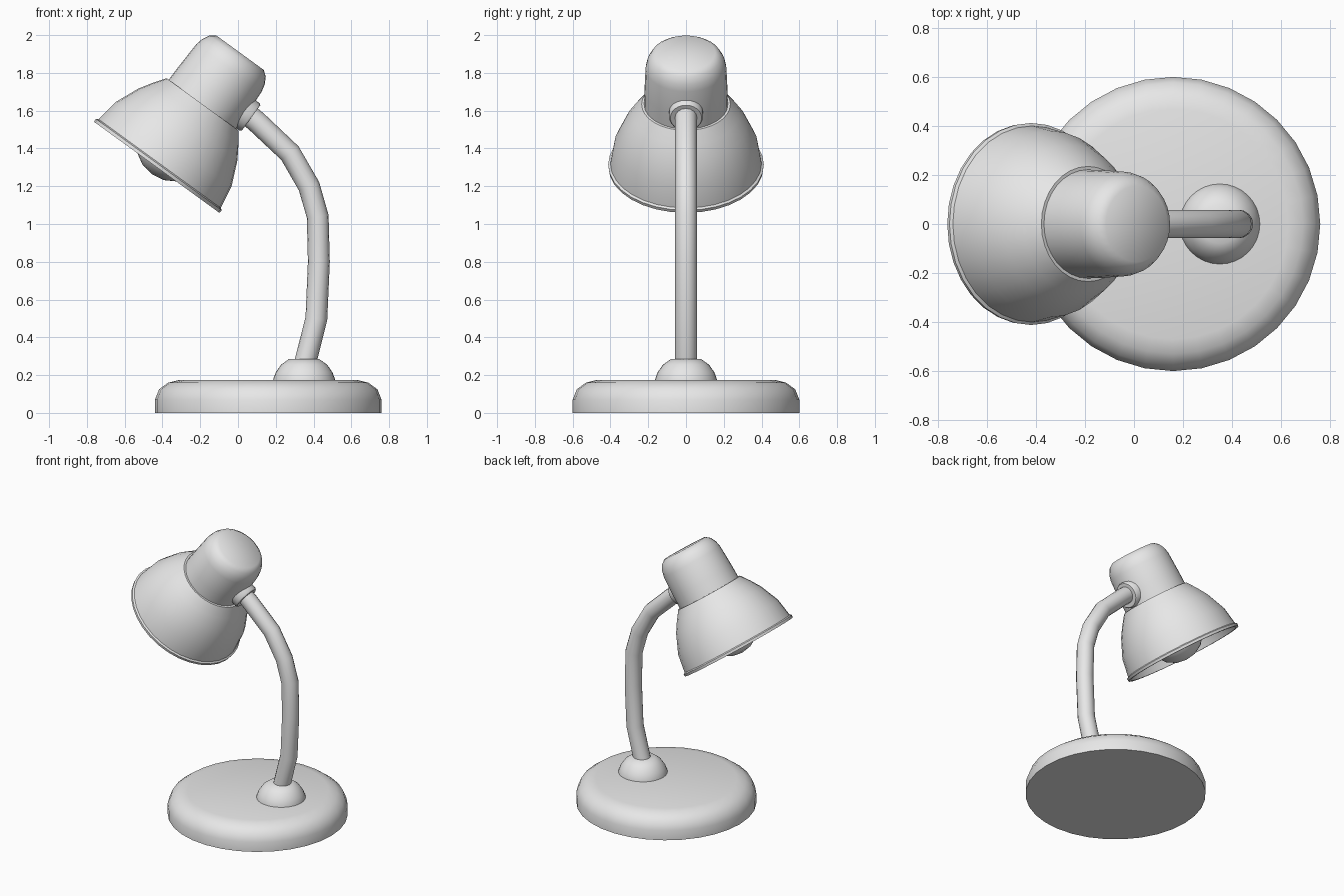
import bpy
import bmesh
from math import radians, sin, cos, pi
from mathutils import Vector

cube = bpy.data.objects.get("Cube")
if cube:
    bpy.data.objects.remove(cube, do_unlink=True)

GREY = (0.8, 0.8, 0.8, 1)
grey = bpy.data.materials.new("light grey")
grey.use_nodes = True
grey.diffuse_color = GREY
grey.node_tree.nodes["Principled BSDF"].inputs["Base Color"].default_value = GREY

TILT = radians(36)
RIM_CENTRE = Vector((-0.43, 0, 1.30))


def head_point(along, side=0.0):
    """Point in the tilted lamp head: along its axis, then out to the side."""
    return RIM_CENTRE + Vector((sin(TILT), 0, cos(TILT))) * along \
        + Vector((cos(TILT), 0, -sin(TILT))) * side


def finish(obj, angle=40):
    bpy.ops.object.select_all(action='DESELECT')
    obj.select_set(True)
    bpy.context.view_layer.objects.active = obj
    bpy.ops.object.shade_smooth_by_angle(angle=radians(angle))


def lathe(name, profile, location, turn=0.0, steps=32):
    """Revolve (radius, height) points about the local z axis."""
    bm = bmesh.new()
    verts = [bm.verts.new((r, 0, h)) for r, h in profile]
    edges = [bm.edges.new(pair) for pair in zip(verts, verts[1:])]
    bmesh.ops.spin(bm, geom=verts + edges, cent=(0, 0, 0), axis=(0, 0, 1),
                   angle=2 * pi, steps=steps)
    bmesh.ops.remove_doubles(bm, verts=bm.verts, dist=0.0005)
    bmesh.ops.recalc_face_normals(bm, faces=bm.faces)
    mesh = bpy.data.meshes.new(name)
    bm.to_mesh(mesh)
    bm.free()
    obj = bpy.data.objects.new(name, mesh)
    bpy.context.collection.objects.link(obj)
    obj.location = location
    obj.rotation_euler.y = turn
    mesh.materials.append(grey)
    finish(obj)
    return obj


# Round base and the domed socket of the arm
lathe("base", [(0, 0), (0.6, 0), (0.6, 0.07), (0.578, 0.125), (0.53, 0.16),
               (0.47, 0.175), (0, 0.175)], (0.16, 0, 0))
lathe("arm_socket", [(0, 0.16), (0.165, 0.16), (0.163, 0.18), (0.15, 0.215),
                     (0.122, 0.255), (0.08, 0.285), (0, 0.285)], (0.35, 0, 0))

# Bent arm
path = [(0.345, 0.22), (0.362, 0.29), (0.415, 0.5), (0.428, 0.8),
        (0.422, 1.04), (0.376, 1.2), (0.275, 1.375), (0.1, 1.54), (0.04, 1.59)]
curve = bpy.data.curves.new("arm", 'CURVE')
curve.dimensions = '3D'
curve.bevel_depth = 0.058
curve.bevel_resolution = 6
curve.use_fill_caps = True
spline = curve.splines.new('POLY')
spline.points.add(len(path) - 1)
for point, (x, z) in zip(spline.points, path):
    point.co = (x, 0, z, 1)
arm = bpy.data.objects.new("arm", curve)
bpy.context.collection.objects.link(arm)
curve.materials.append(grey)
bpy.ops.object.select_all(action='DESELECT')
arm.select_set(True)
bpy.context.view_layer.objects.active = arm
bpy.ops.object.convert(target='MESH')
finish(bpy.context.view_layer.objects.active, 50)

# Hollow shade with a thin rim lip
outer = [(0.41, 0), (0.412, 0.018), (0.4, 0.025), (0.38, 0.15),
         (0.324, 0.28), (0.28, 0.35), (0.235, 0.412)]
inner = [(0, 0.412), (0, 0.395), (0.22, 0.395), (0.31, 0.275),
         (0.365, 0.145), (0.392, 0)]
lathe("shade", outer + inner + outer[:1], RIM_CENTRE, TILT)

# Lamp cap behind the shade
lathe("cap", [(0, 0.4), (0.222, 0.4), (0.22, 0.5), (0.214, 0.65),
              (0.205, 0.69), (0.185, 0.727), (0.155, 0.75), (0, 0.75)],
      RIM_CENTRE, TILT)

# Collar joining the arm to the cap
lathe("arm_collar", [(0, 0), (0.09, 0), (0.09, 0.085), (0.083, 0.095),
                     (0.065, 0.095), (0, 0.09)],
      head_point(0.505, 0.155), TILT + pi / 2, 24)

# Round bulb with its neck inside the shade
bulb = [(0, -0.045), (0.07, -0.033), (0.13, 0.002), (0.172, 0.06),
        (0.188, 0.13), (0.17, 0.2), (0.125, 0.265), (0.085, 0.32), (0.075, 0.4), (0, 0.4)]
lathe("bulb", bulb, RIM_CENTRE, TILT, 24)
